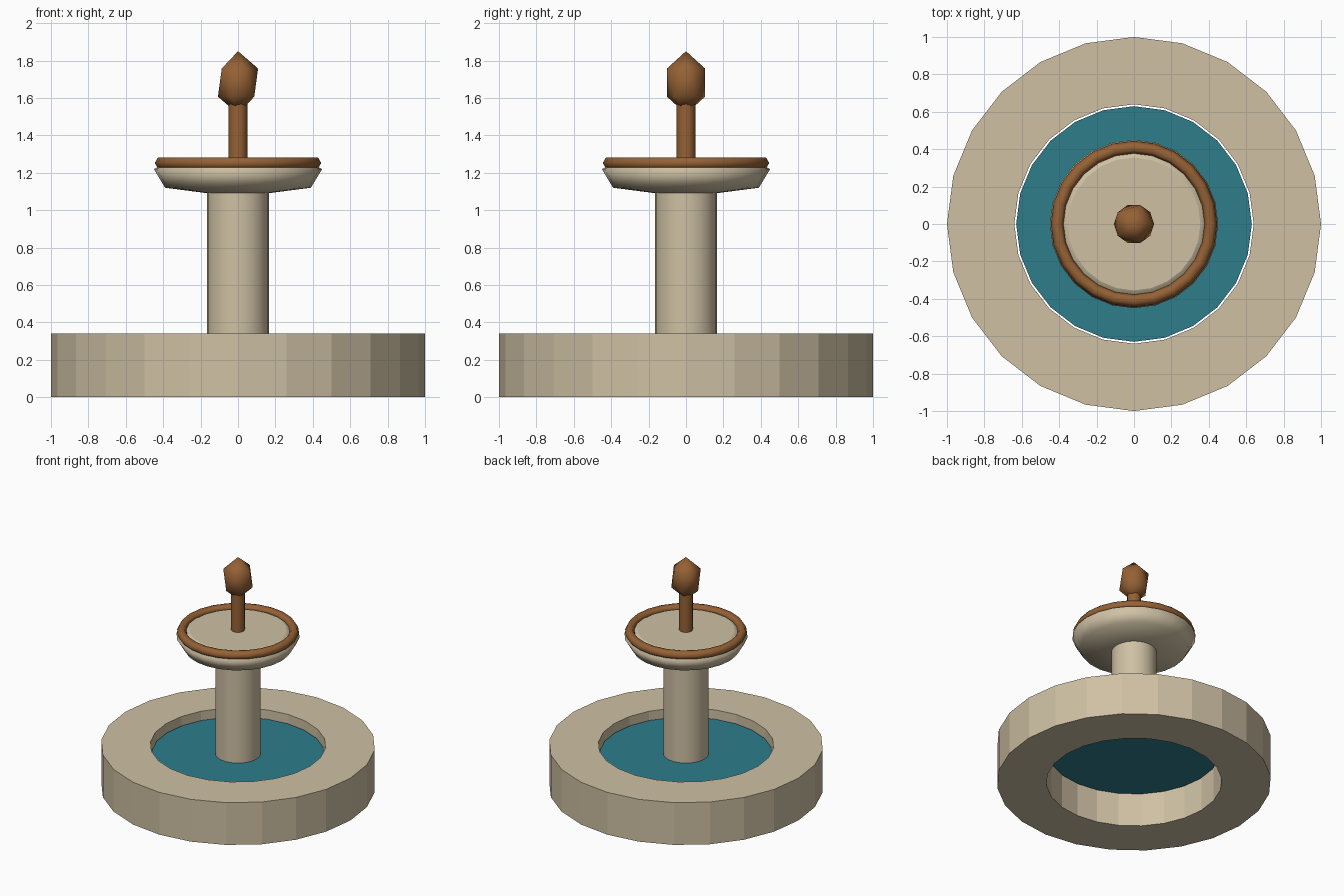
import bpy, bmesh, math

cube = bpy.data.objects.get("Cube")
if cube:
    bpy.data.objects.remove(cube, do_unlink=True)


def material(name, rgb):
    m = bpy.data.materials.new(name)
    m.use_nodes = True
    m.diffuse_color = (*rgb, 1)
    m.node_tree.nodes["Principled BSDF"].inputs["Base Color"].default_value = (*rgb, 1)
    return m


stone = material("pale stone", (0.62, 0.53, 0.37))
water_blue = material("teal water", (0.026, 0.205, 0.26))
bronze = material("brown bronze", (0.30, 0.12, 0.035))


def finish(name, bm, mat):
    bmesh.ops.recalc_face_normals(bm, faces=bm.faces)
    mesh = bpy.data.meshes.new(name)
    bm.to_mesh(mesh)
    bm.free()
    mesh.materials.append(mat)
    obj = bpy.data.objects.new(name, mesh)
    bpy.context.collection.objects.link(obj)
    return obj


def lathe(name, profile, mat, sides=24, closed=False, smooth=True):
    """Turn (radius, z) points round the z axis; open profiles get flat caps."""
    bm = bmesh.new()
    rings = []
    for r, z in profile:
        angles = [2 * math.pi * i / sides for i in range(sides)]
        rings.append([bm.verts.new((r * math.cos(a), r * math.sin(a), z)) for a in angles])
    pairs = list(zip(rings, rings[1:]))
    if closed:
        pairs.append((rings[-1], rings[0]))
    for a, b in pairs:
        for i in range(sides):
            j = (i + 1) % sides
            bm.faces.new((a[i], a[j], b[j], b[i])).smooth = smooth
    if not closed:
        for ring in (rings[0], rings[-1]):
            cap = bm.faces.new(ring)
            for e in cap.edges:
                e.smooth = False
    return finish(name, bm, mat)


# Open-bottomed ring basin and its water
lathe("basin", [(1, 0), (1, 0.34), (0.64, 0.34), (0.64, 0)], stone, closed=True, smooth=False)
lathe("water", [(0.63, 0.262), (0.63, 0.27)], water_blue, smooth=False)

# Pedestal and upper bowl
lathe("column", [(0.165, 0.265), (0.165, 1.1)], stone)
lathe("upper_bowl", [(0.16, 1.09), (0.39, 1.12), (0.45, 1.22), (0.355, 1.267)], stone)

# Six-sided bronze rim ring
rim = [(0.41 + 0.035 * math.cos(k * math.pi / 3), 1.252 + 0.035 * math.sin(k * math.pi / 3))
       for k in range(6)]
lathe("bowl_rim", rim, bronze, closed=True)

# Spout rod and bud
lathe("spout_rod", [(0.05, 1.255), (0.05, 1.6)], bronze, sides=16)
bm = bmesh.new()
bmesh.ops.create_icosphere(bm, subdivisions=1, radius=0.12)
bmesh.ops.scale(bm, vec=(1, 1, 1.4), verts=bm.verts)
bmesh.ops.translate(bm, vec=(0, 0, 1.682), verts=bm.verts)
for f in bm.faces:
    f.smooth = True
finish("spout_bud", bm, bronze)
